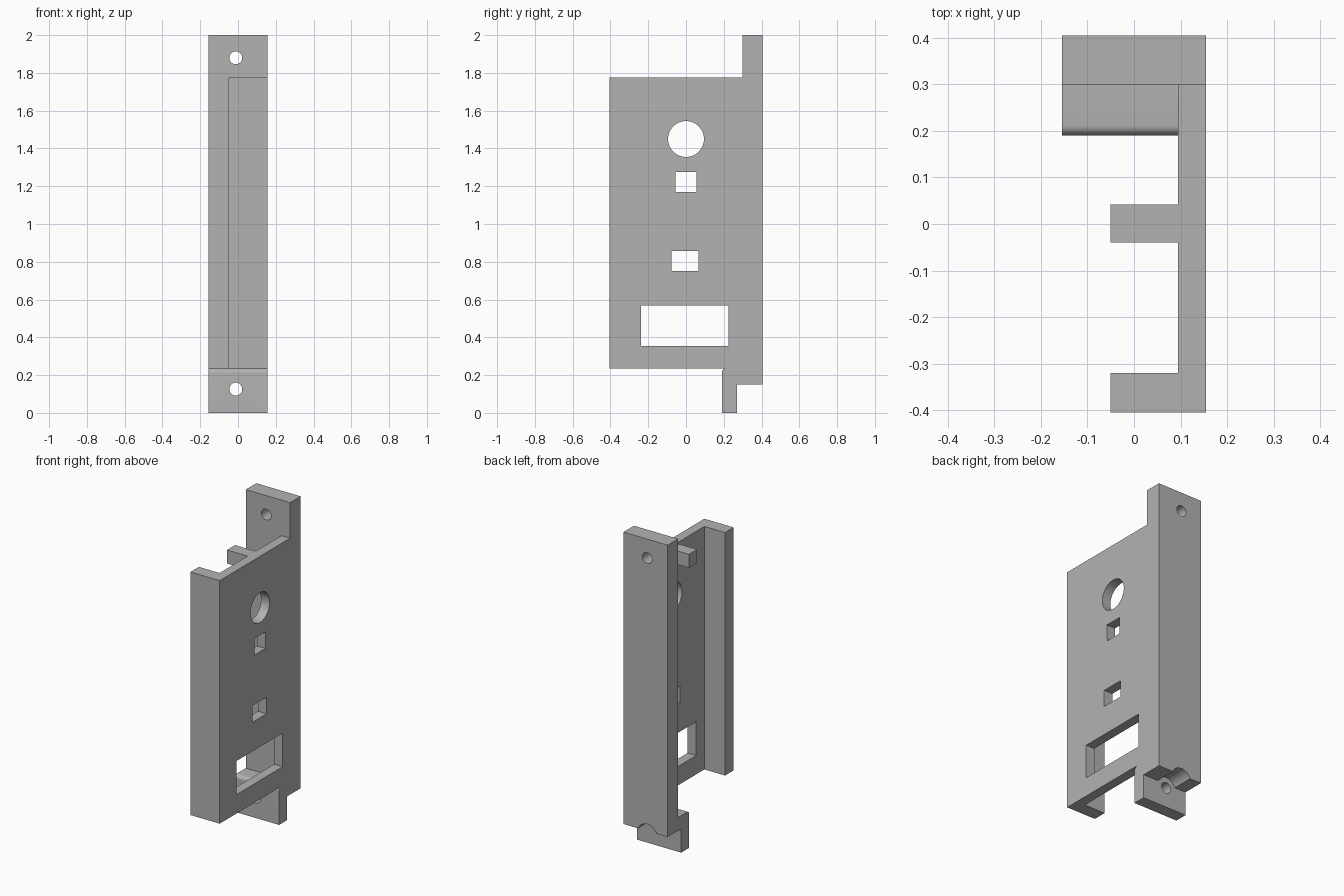
import bpy
import bmesh
import math
from mathutils import Vector

cube = bpy.data.objects.get("Cube")
if cube:
    bpy.data.objects.remove(cube, do_unlink=True)

grey = bpy.data.materials.new("plain grey")
grey.use_nodes = True
colour = (0.45, 0.45, 0.45, 1)
grey.diffuse_color = colour
grey.node_tree.nodes["Principled BSDF"].inputs["Base Color"].default_value = colour


def prism(name, profile, axis, start, end):
    """Extrude a closed 2D profile along an axis; the profile uses the other two axes in order."""
    bm = bmesh.new()
    verts = []
    for a, b in profile:
        co = [a, b]
        co.insert(axis, start)
        verts.append(bm.verts.new(co))
    face = bm.faces.new(verts)
    ext = bmesh.ops.extrude_face_region(bm, geom=[face])
    move = Vector((0, 0, 0))
    move[axis] = end - start
    bmesh.ops.translate(bm, vec=move, verts=[g for g in ext["geom"] if isinstance(g, bmesh.types.BMVert)])
    bmesh.ops.recalc_face_normals(bm, faces=bm.faces)
    mesh = bpy.data.meshes.new(name)
    bm.to_mesh(mesh)
    bm.free()
    mesh.materials.append(grey)
    obj = bpy.data.objects.new(name, mesh)
    bpy.context.collection.objects.link(obj)
    return obj


def rect(a0, a1, b0, b1):
    return [(a0, b0), (a1, b0), (a1, b1), (a0, b1)]


def circle(a, b, r, n=40):
    return [(a + r * math.cos(2 * math.pi * i / n), b + r * math.sin(2 * math.pi * i / n)) for i in range(n)]


def combine(target, other, operation):
    """Apply a boolean with another solid, then drop that solid."""
    mod = target.modifiers.new(operation.lower(), "BOOLEAN")
    mod.operation = operation
    mod.solver = "EXACT"
    mod.object = other
    bpy.context.view_layer.objects.active = target
    bpy.ops.object.modifier_apply(modifier=mod.name)
    bpy.data.objects.remove(other, do_unlink=True)


X, Y, Z = 0, 1, 2
W = 0.155

# Side plate with its front lip
bracket = prism("bracket", [(-0.05, -0.405), (W, -0.405), (W, 0.35), (0.095, 0.35),
                            (0.095, -0.32), (-0.05, -0.32)], Z, 0.235, 1.775)

# Back flange with the rounded foot below it
r = 0.022
arc = [(0.19 + r - r * math.sin(t), 0.235 - r + r * math.cos(t))
       for t in (i * math.pi / 16 for i in range(9))]
flange = prism("back_flange", [(0.19, 0), (0.27, 0), (0.27, 0.15), (0.405, 0.15),
                               (0.405, 2), (0.3, 2), (0.3, 0.235)] + arc, X, -W, W)
combine(bracket, flange, "UNION")

# Small top tab
combine(bracket, prism("top_tab", rect(-0.05, 0.12, -0.04, 0.042), X + 2, 1.69, 1.775), "UNION")

# Openings in the side plate
for opening in (circle(0, 1.45, 0.095, 64), rect(-0.055, 0.055, 1.17, 1.275),
                rect(-0.078, 0.065, 0.752, 0.857), rect(-0.237, 0.225, 0.355, 0.568)):
    combine(bracket, prism("opening", opening, X, 0.06, 0.2), "DIFFERENCE")

# Screw holes, and the screw head clearance behind the foot
for z in (0.126, 1.88):
    combine(bracket, prism("screw_hole", circle(-0.012, z, 0.034), Y, 0.1, 0.5), "DIFFERENCE")
combine(bracket, prism("head_clearance", circle(-0.012, 0.126, 0.068), Y, 0.27, 0.5), "DIFFERENCE")

# Smooth the round walls, keep the edges sharp
bpy.ops.object.select_all(action="DESELECT")
bracket.select_set(True)
bpy.context.view_layer.objects.active = bracket
bpy.ops.object.shade_smooth_by_angle(angle=math.radians(30))
